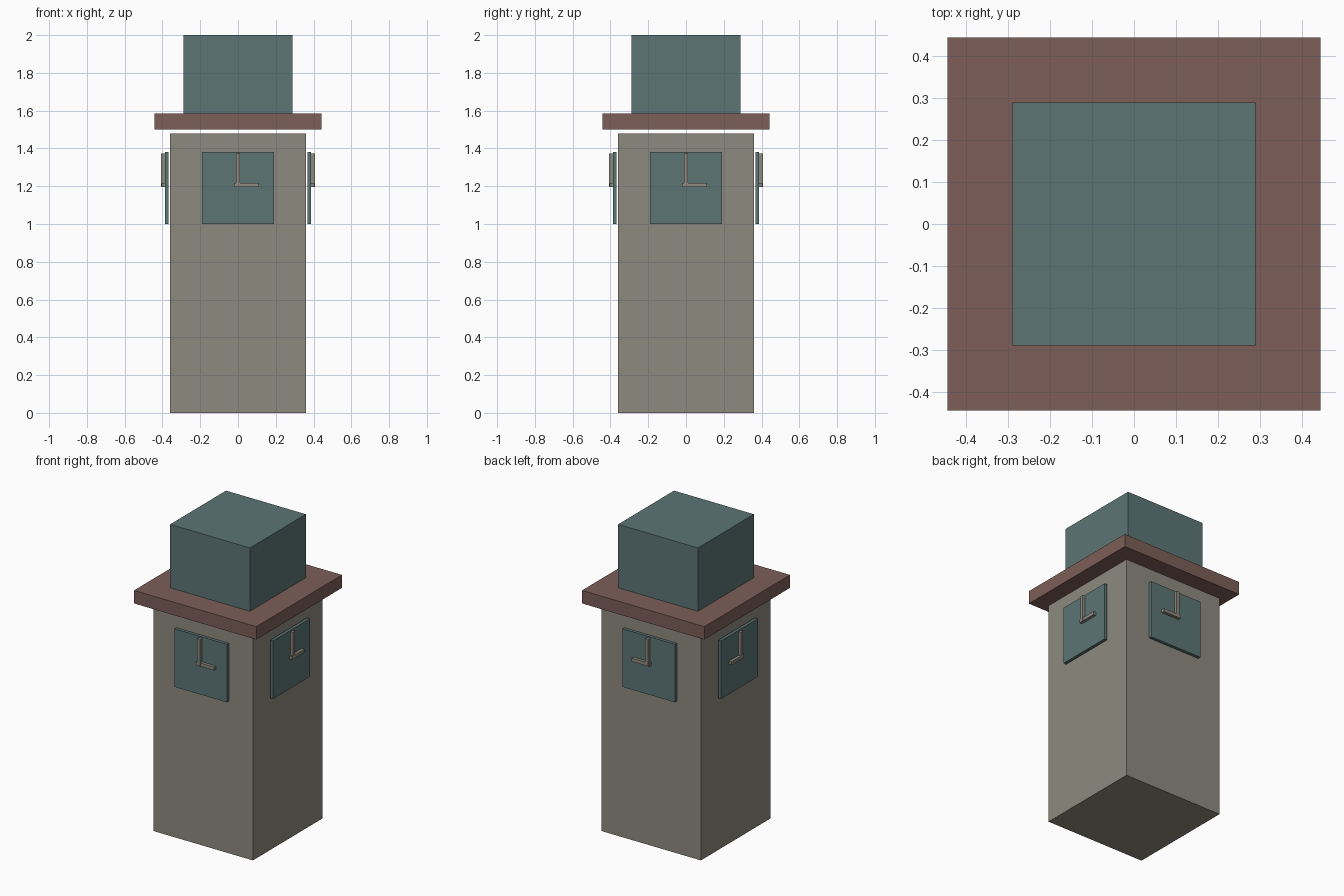
import bpy
from math import radians
from mathutils import Matrix

if "Cube" in bpy.data.objects:
    bpy.data.objects.remove(bpy.data.objects["Cube"])


def material(name, color):
    m = bpy.data.materials.new(name)
    m.diffuse_color = (*color, 1)
    m.use_nodes = True
    m.node_tree.nodes["Principled BSDF"].inputs["Base Color"].default_value = m.diffuse_color
    return m


STONE = material("stone", (0.27, 0.255, 0.21))
TEAL = material("teal", (0.107, 0.178, 0.178))
BROWN = material("brown", (0.205, 0.114, 0.098))


def box(name, x, y, z, mat, transform=Matrix()):
    """Box from (min, max) ranges, optionally transformed about the tower axis."""
    bpy.ops.mesh.primitive_cube_add(size=1)
    o = bpy.context.object
    o.name = name
    o.data.transform(Matrix.LocRotScale(
        [sum(r) / 2 for r in (x, y, z)], None, [r[1] - r[0] for r in (x, y, z)]))
    o.data.transform(transform)
    if transform.determinant() < 0:
        o.data.flip_normals()
    o.data.materials.append(mat)
    return o


def square_block(name, half, z, mat):
    return box(name, (-half, half), (-half, half), z, mat)


# Tower shaft, overhanging ledge and top block
square_block("tower_shaft", 0.36, (0, 1.48), STONE)
square_block("ledge", 0.443, (1.5, 1.585), BROWN)
square_block("top_block", 0.289, (1.585, 2.0), TEAL)

# Clock on every side; back and left are mirror images of front and right
mirror_y = Matrix.Diagonal((1, -1, 1, 1))
turn = Matrix.Rotation(radians(90), 4, 'Z')
sides = {"front": Matrix(), "back": mirror_y,
         "right": turn, "left": turn @ mirror_y}
for side, t in sides.items():
    box(side + "_clock_face", (-0.19, 0.19), (-0.387, -0.367), (1.0, 1.38), TEAL, t)
    box(side + "_minute_hand", (-0.011, 0.011), (-0.407, -0.387), (1.195, 1.372), STONE, t)
    box(side + "_hour_hand", (-0.02, 0.11), (-0.406, -0.387), (1.195, 1.217), STONE, t)
